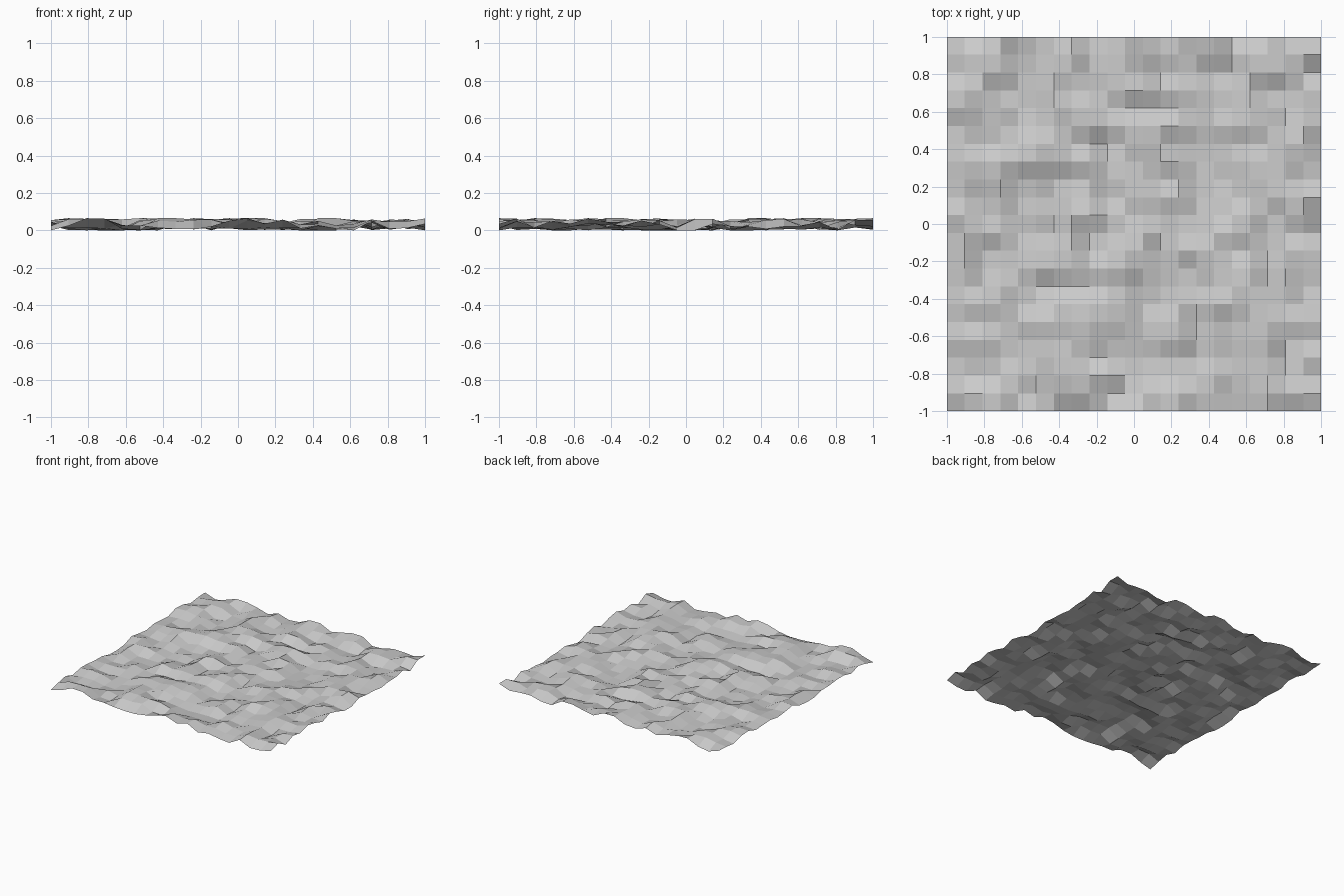
import bpy, bmesh, random

if "Cube" in bpy.data.objects:
    bpy.data.objects.remove(bpy.data.objects["Cube"])

random.seed(7)
N = 22            # vertices per side: 21 cells
HEIGHT = 0.065

# random field, lightly blended with its neighbours
raw = [[random.random() for _ in range(N + 2)] for _ in range(N + 2)]


def height(i, j):
    a, b = i + 1, j + 1
    near = raw[a - 1][b] + raw[a + 1][b] + raw[a][b - 1] + raw[a][b + 1]
    v = 0.68 * raw[a][b] + 0.08 * near
    v = 0.5 + (v - 0.5) * 1.45
    return HEIGHT * min(1.0, max(0.0, v))


# rough ground sheet: a regular grid with every vertex raised
bm = bmesh.new()
step = 2 / (N - 1)
grid = [[bm.verts.new((-1 + i * step, -1 + j * step, height(i, j)))
         for j in range(N)] for i in range(N)]
for i in range(N - 1):
    for j in range(N - 1):
        bm.faces.new((grid[i][j], grid[i + 1][j],
                      grid[i + 1][j + 1], grid[i][j + 1]))

mesh = bpy.data.meshes.new("rough_ground")
bm.to_mesh(mesh)
bm.free()
ground = bpy.data.objects.new("rough_ground", mesh)
bpy.context.collection.objects.link(ground)
